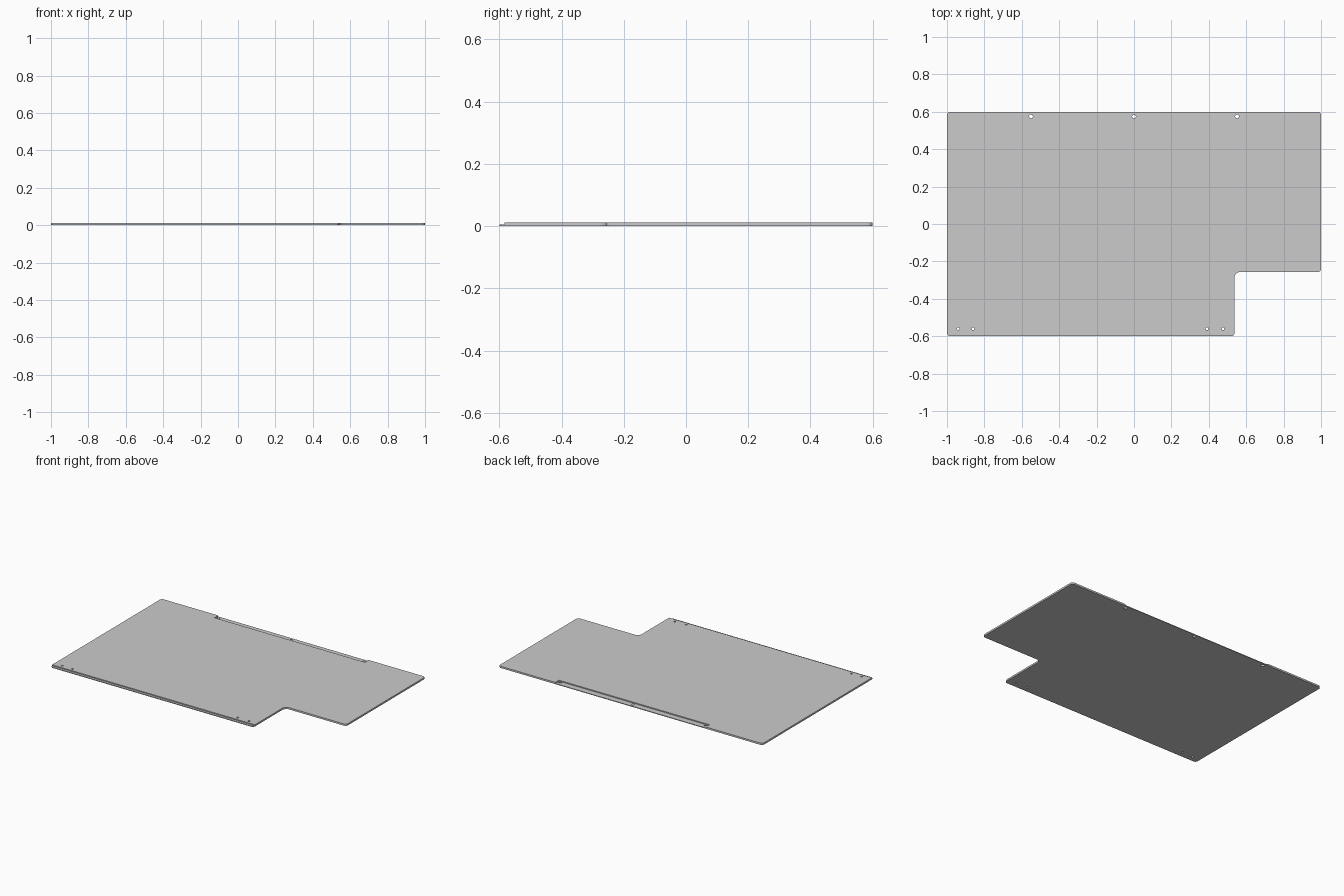
import bpy, bmesh, math
from mathutils import Vector

if "Cube" in bpy.data.objects:
    bpy.data.objects.remove(bpy.data.objects["Cube"])

THICK = 0.012
STEP = 0.005   # height of the thinned front lip and rear recess


def rounded_outline(corners, steps=8):
    """Replace each (x, y, radius) corner with a tangent arc."""
    pts = []
    n = len(corners)
    for i, (x, y, r) in enumerate(corners):
        p = Vector((x, y))
        a = (Vector(corners[i - 1][:2]) - p).normalized()
        b = (Vector(corners[(i + 1) % n][:2]) - p).normalized()
        centre = p + (a + b) * r          # all corners are square
        for k in range(steps + 1):
            t = math.pi / 2 * k / steps
            pts.append(centre - b * r * math.cos(t) - a * r * math.sin(t))
    return pts


def prism(name, pts, z0, z1):
    bm = bmesh.new()
    face = bm.faces.new([bm.verts.new((p[0], p[1], z0)) for p in pts])
    new = bmesh.ops.extrude_face_region(bm, geom=[face])["geom"]
    bmesh.ops.translate(bm, vec=(0, 0, z1 - z0),
                        verts=[v for v in new if isinstance(v, bmesh.types.BMVert)])
    bmesh.ops.recalc_face_normals(bm, faces=bm.faces)
    mesh = bpy.data.meshes.new(name)
    bm.to_mesh(mesh)
    bm.free()
    obj = bpy.data.objects.new(name, mesh)
    bpy.context.collection.objects.link(obj)
    return obj


def circle(x, y, r, n=24):
    return [(x + r * math.cos(2 * math.pi * i / n),
             y + r * math.sin(2 * math.pi * i / n)) for i in range(n)]


def box(x0, x1, y0, y1):
    return [(x0, y0), (x1, y0), (x1, y1), (x0, y1)]


# Flat panel with a notched front right corner
panel = prism("panel", rounded_outline([
    (-1, -0.6, 0.018), (0.537, -0.6, 0.018), (0.537, -0.257, 0.03),
    (1, -0.257, 0.018), (1, 0.6, 0.018), (-1, 0.6, 0.018)]), 0, THICK)

# Thin front lip and open rear recess
cutters = [prism("front_lip_cutter", box(-1.1, 0.7, -0.7, -0.584), STEP, 0.05),
           prism("rear_recess_cutter", box(-0.57, 0.57, 0.56, 0.7), STEP, 0.05)]

# Mounting holes
for x in (-0.551, 0, 0.551):
    cutters.append(prism("rear_hole_cutter", circle(x, 0.575, 0.01), -0.05, 0.05))
for x in (-0.94, -0.861, 0.39, 0.476):
    cutters.append(prism("front_hole_cutter", circle(x, -0.56, 0.007), -0.05, 0.05))

# Cut, then remove the cutters
for c in cutters:
    m = panel.modifiers.new("cut", 'BOOLEAN')
    m.operation = 'DIFFERENCE'
    m.solver = 'EXACT'
    m.object = c
    c.hide_render = True

bpy.context.view_layer.objects.active = panel
panel.select_set(True)
for m in list(panel.modifiers):
    bpy.ops.object.modifier_apply(modifier=m.name)
for c in cutters:
    bpy.data.objects.remove(c)
bpy.ops.object.shade_smooth_by_angle(angle=math.radians(30))
